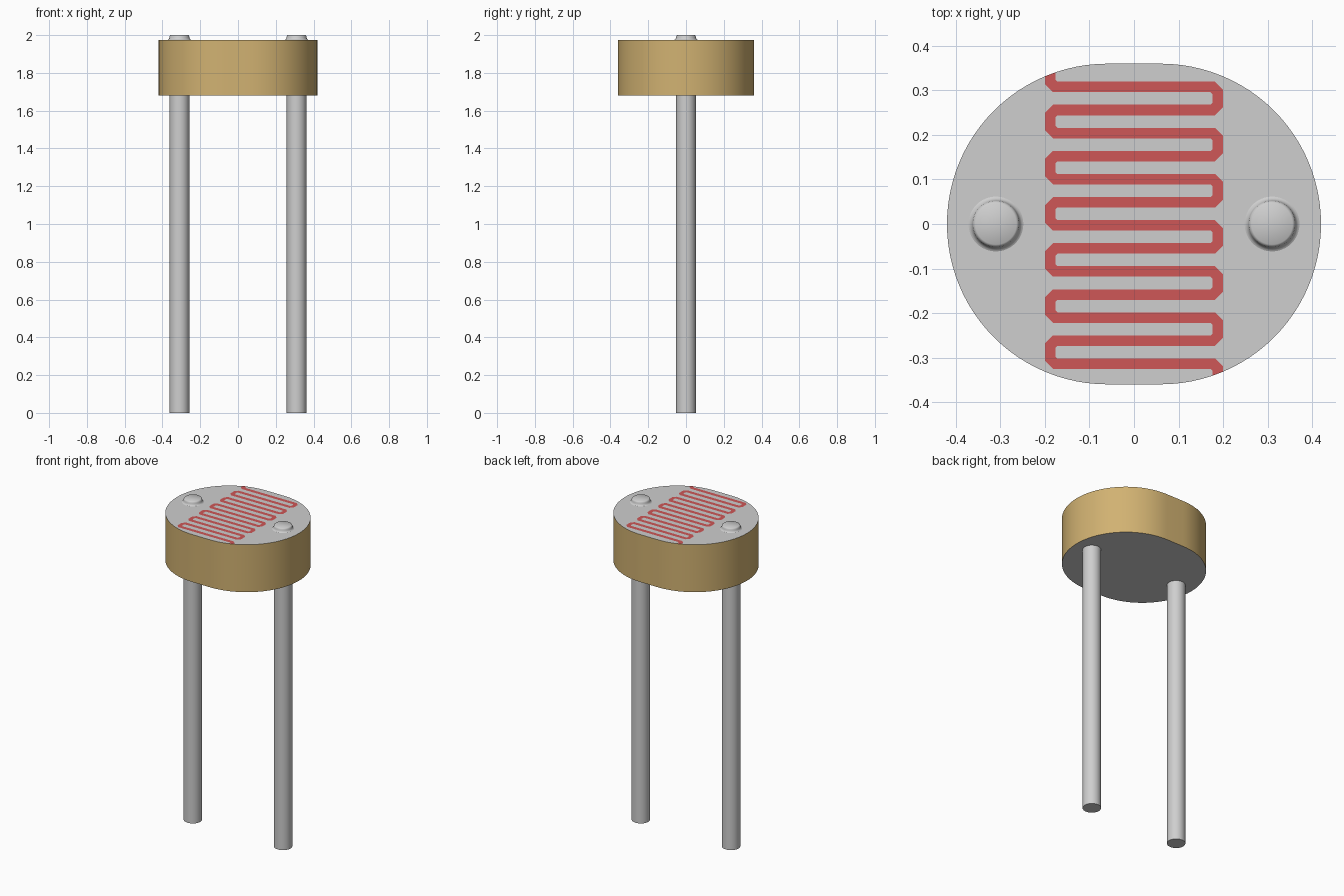
import bpy, bmesh
from math import sin, cos, pi, sqrt, radians
from mathutils import Vector

if "Cube" in bpy.data.objects:
    bpy.data.objects.remove(bpy.data.objects["Cube"], do_unlink=True)

BOTTOM, TOP = 1.68, 1.975        # body heights
END_R, END_X = 0.36, 0.06        # rounded ends of the body
LEAD_X, LEAD_R = 0.31, 0.052


def material(name, rgb):
    mat = bpy.data.materials.new(name)
    mat.use_nodes = True
    mat.diffuse_color = (*rgb, 1)
    mat.node_tree.nodes["Principled BSDF"].inputs["Base Color"].default_value = (*rgb, 1)
    return mat


metal = material("light grey", (0.62, 0.62, 0.62))
tan = material("tan", (0.64, 0.445, 0.168))
red = material("red", (0.62, 0.095, 0.095))


def finish(name, bm, *mats, smooth=True):
    bmesh.ops.recalc_face_normals(bm, faces=bm.faces)
    mesh = bpy.data.meshes.new(name)
    bm.to_mesh(mesh)
    bm.free()
    for mat in mats:
        mesh.materials.append(mat)
    obj = bpy.data.objects.new(name, mesh)
    bpy.context.collection.objects.link(obj)
    if smooth:
        bpy.ops.object.select_all(action="DESELECT")
        obj.select_set(True)
        bpy.context.view_layer.objects.active = obj
        bpy.ops.object.shade_smooth_by_angle(angle=radians(40))
    return obj


def lathe(name, profile, x, mat, steps=48):
    """Spin a (radius, height) profile around a vertical axis at x."""
    bm = bmesh.new()
    rings = [[bm.verts.new((x + r * cos(2 * pi * i / steps), r * sin(2 * pi * i / steps), z))
              for i in range(steps)] for r, z in profile]
    for low, high in zip(rings, rings[1:]):
        for i in range(steps):
            j = (i + 1) % steps
            bm.faces.new((low[i], low[j], high[j], high[i]))
    bm.faces.new(rings[0][::-1])
    bm.faces.new(rings[-1])
    return finish(name, bm, mat)


# Body: stadium outline, tan wall with grey ends
bm = bmesh.new()
steps = 48
outline = []
for side in (1, -1):
    for i in range(steps + 1):
        a = -pi / 2 + pi * i / steps
        outline.append((side * (END_X + END_R * cos(a)), side * END_R * sin(a), BOTTOM))
base = bm.faces.new([bm.verts.new(p) for p in outline])
wall = bmesh.ops.extrude_face_region(bm, geom=[base])["geom"]
bmesh.ops.translate(bm, vec=(0, 0, TOP - BOTTOM),
                    verts=[v for v in wall if isinstance(v, bmesh.types.BMVert)])
bm.normal_update()
for f in bm.faces:
    f.material_index = 0 if abs(f.normal.z) > 0.5 else 1
finish("body", bm, metal, tan)

# Two leads, each with a small solder cap on top of the body
cap = [(0.064, 0), (0.059, 0.002), (0.055, 0.006), (0.053, 0.012),
       (0.052, 0.018), (0.050, 0.022), (0.046, 0.025)]
for label, x in (("left", LEAD_X), ("right", -LEAD_X)):
    lathe(label + "_lead", [(LEAD_R, 0), (LEAD_R, BOTTOM + 0.02)], x, metal)
    lathe(label + "_solder_cap", [(r, TOP - 0.001 + z * 1.04) for r, z in cap], x, metal)

# Zigzag track: rows joined at alternate ends, corners chamfered
ROWS, PITCH, HALF_W, TURN_X, CUT = 13, 0.0518, 0.0118, 0.188, 0.011
corners = [Vector((-TURN_X, 0.4))]
for row in range(ROWS):
    y = (ROWS // 2 - row) * PITCH - 0.003
    side = -1 if row % 2 == 0 else 1
    corners += [Vector((side * TURN_X, y)), Vector((-side * TURN_X, y))]
corners.append(Vector((TURN_X, -0.4)))
path = [corners[0]]
for before, here, after in zip(corners, corners[1:], corners[2:]):
    path += [here + (before - here).normalized() * CUT,
             here + (after - here).normalized() * CUT]
path.append(corners[-1])


def on_top(p):
    """Keep a track point inside the body outline."""
    limit = sqrt(END_R ** 2 - max(abs(p.x) - END_X, 0) ** 2)
    return (p.x, max(-limit, min(limit, p.y)), TOP + 0.0008)


bm = bmesh.new()
last = None
for i, p in enumerate(path):
    d_in = (p - path[max(i - 1, 0)]).normalized()
    d_out = (path[min(i + 1, len(path) - 1)] - p).normalized()
    d = (d_in + d_out).normalized()
    miter = HALF_W / max(d.dot(d_out if i == 0 else d_in), 0.5)
    n = Vector((-d.y, d.x)) * miter
    pair = [bm.verts.new(on_top(p + n)), bm.verts.new(on_top(p - n))]
    if last:
        bm.faces.new((last[0], last[1], pair[1], pair[0]))
    last = pair
for f in bm.faces:
    f.normal_update()
track = finish("zigzag_track", bm, red, smooth=False)
if track.data.polygons[0].normal.z < 0:
    track.data.flip_normals()
